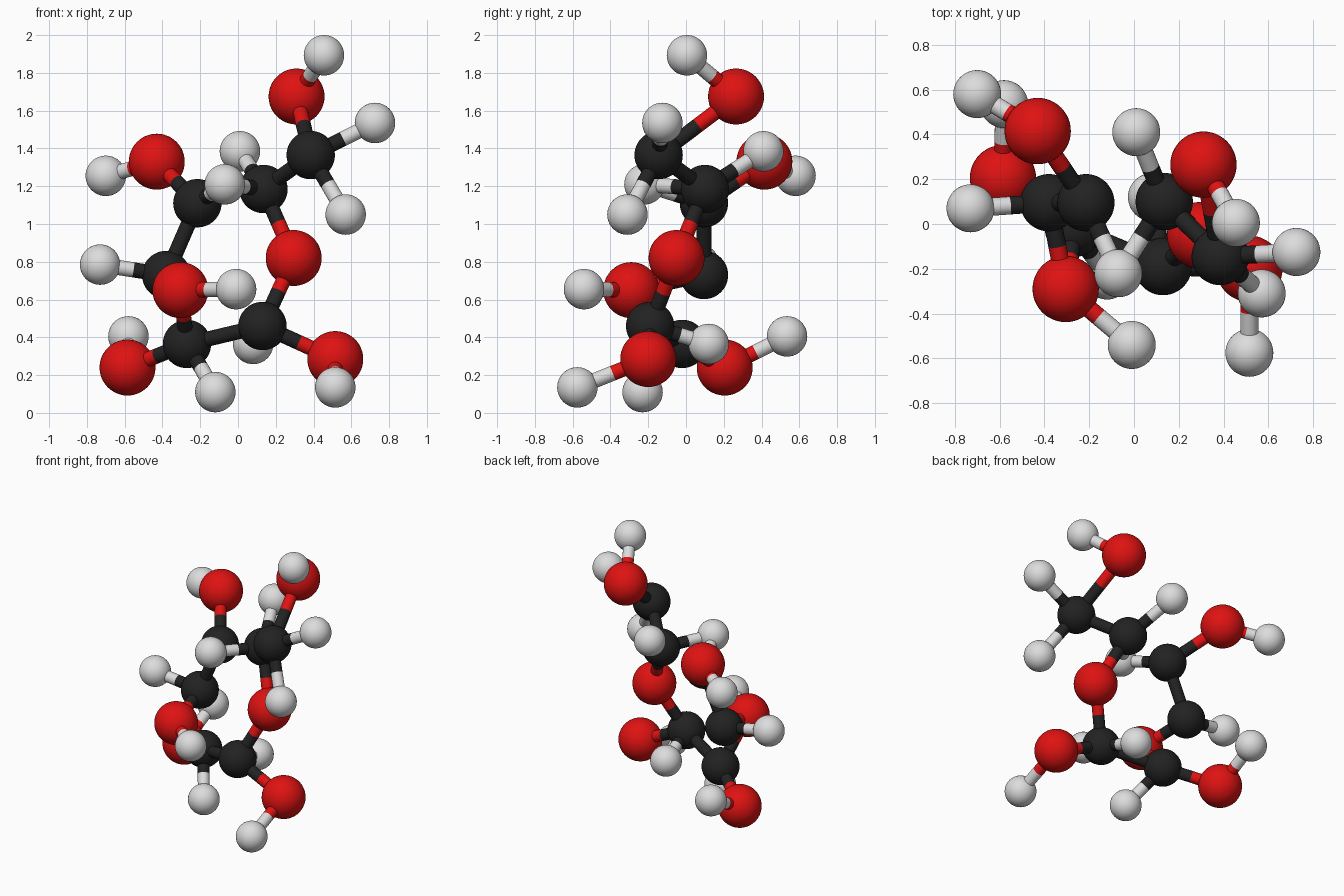
import bpy
from mathutils import Vector

if "Cube" in bpy.data.objects:
    bpy.data.objects.remove(bpy.data.objects["Cube"])


def material(name, rgb):
    m = bpy.data.materials.new(name)
    m.diffuse_color = (*rgb, 1)
    m.use_nodes = True
    m.node_tree.nodes["Principled BSDF"].inputs["Base Color"].default_value = m.diffuse_color
    return m


# kind: (label, ball radius, material)
KINDS = {
    "C": ("carbon", 0.128, material("black", (0.016, 0.016, 0.016))),
    "O": ("oxygen", 0.148, material("red", (0.74, 0.006, 0.006))),
    "H": ("hydrogen", 0.107, material("light_grey", (0.72, 0.72, 0.72))),
}
STICK = 0.04

# atom centres
ATOMS = {
    "C1": (0.13, -0.19, 0.46), "C2": (-0.27, -0.02, 0.365),
    "C3": (-0.38, 0.095, 0.73), "C4": (-0.215, 0.095, 1.11),
    "C5": (0.135, 0.10, 1.185), "C6": (0.385, -0.145, 1.365),
    "O1": (0.515, -0.20, 0.285), "O2": (-0.585, 0.205, 0.24),
    "O3": (-0.305, -0.29, 0.65), "O4": (-0.43, 0.415, 1.33),
    "O5": (0.295, -0.05, 0.82), "O6": (0.31, 0.265, 1.675),
    "H1": (0.08, 0.12, 0.365), "H2": (-0.12, -0.23, 0.11),
    "H3": (-0.73, 0.07, 0.785), "H4": (-0.07, -0.22, 1.21),
    "H5": (0.01, 0.41, 1.385), "H6": (0.725, -0.125, 1.535),
    "H7": (0.57, -0.31, 1.05), "H8": (0.515, -0.575, 0.135),
    "H9": (-0.58, 0.535, 0.405), "H10": (-0.01, -0.54, 0.655),
    "H11": (-0.70, 0.58, 1.255), "H12": (0.455, 0.005, 1.893),
}
BONDS = ("C1-C2 C1-O5 C1-O1 C1-H1 C2-O3 C2-O2 C2-H2 C3-C4 C3-O3 C3-H3 "
         "C4-O4 C4-H4 C5-H4 C5-H5 C5-C6 C5-O5 C6-O6 C6-H6 C6-H7 "
         "O1-H8 O2-H9 O3-H10 O4-H11 O6-H12").split()


def finish(name, mat):
    ob = bpy.context.object
    ob.name = name
    ob.data.materials.append(mat)
    bpy.ops.object.shade_smooth_by_angle()


# balls
for key, pos in ATOMS.items():
    label, radius, mat = KINDS[key[0]]
    bpy.ops.mesh.primitive_uv_sphere_add(segments=48, ring_count=24,
                                         radius=radius, location=pos)
    finish(f"{label}_ball_{key[1:]}", mat)


# half stick from an atom to the middle of its bond
def half_stick(key, other):
    a, b = Vector(ATOMS[key]), Vector(ATOMS[other])
    mid = (a + b) / 2
    bpy.ops.mesh.primitive_cylinder_add(
        vertices=24, radius=STICK, depth=(mid - a).length, location=(a + mid) / 2,
        rotation=(b - a).to_track_quat("Z", "Y").to_euler())
    label, _, mat = KINDS[key[0]]
    finish(f"{label}_stick_{key}_to_{other}", mat)


for bond in BONDS:
    p, q = bond.split("-")
    half_stick(p, q)
    half_stick(q, p)
